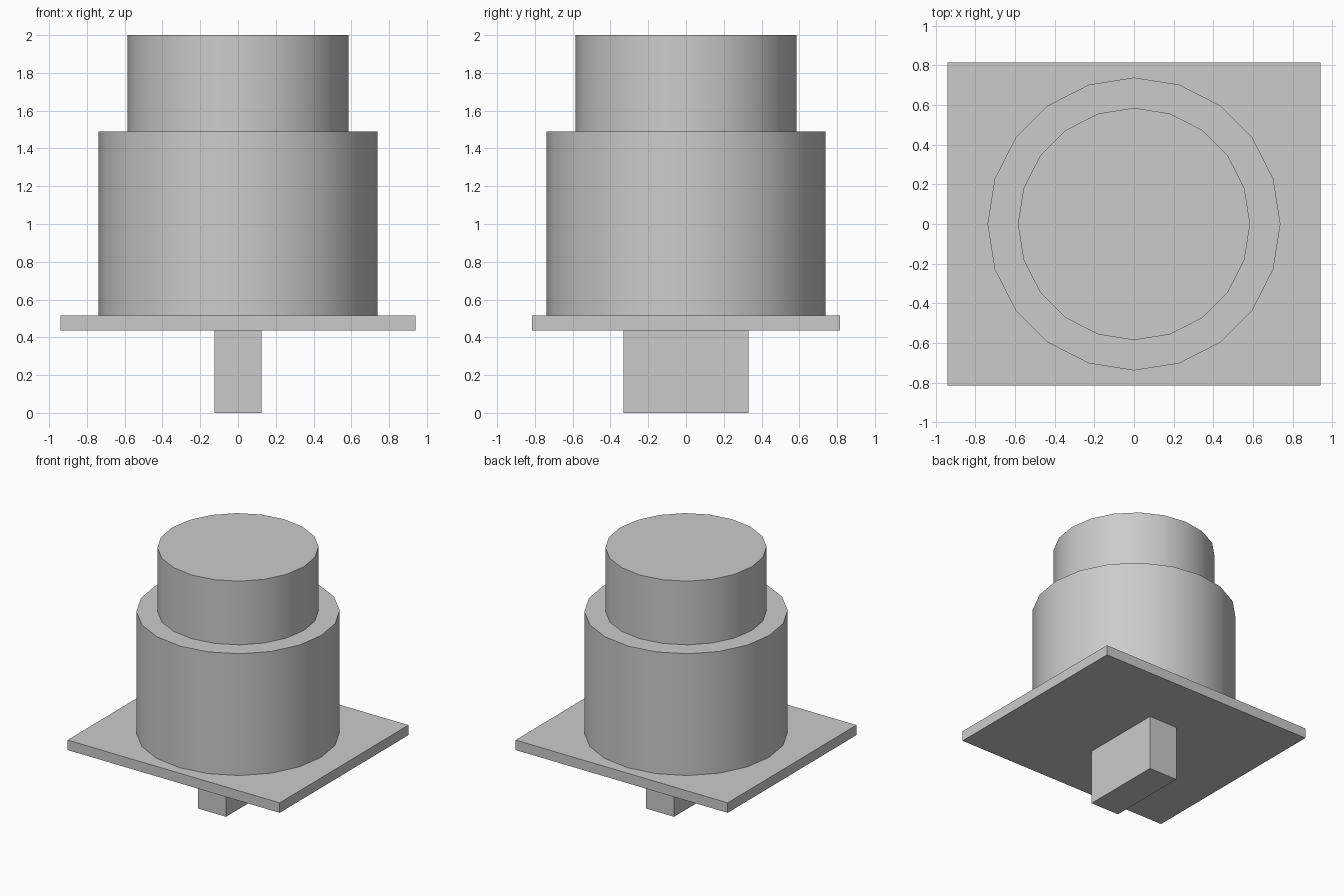
import bpy
import math

cube = bpy.data.objects.get("Cube")
if cube:
    bpy.data.objects.remove(cube, do_unlink=True)

# Single grey material
grey = bpy.data.materials.new("light_grey")
grey.use_nodes = True
colour = (0.6, 0.6, 0.6, 1)
grey.diffuse_color = colour
grey.node_tree.nodes["Principled BSDF"].inputs["Base Color"].default_value = colour


def box(name, width, depth, bottom, top):
    bpy.ops.mesh.primitive_cube_add(size=1, location=(0, 0, (bottom + top) / 2))
    obj = bpy.context.object
    obj.name = name
    obj.scale = (width, depth, top - bottom)
    bpy.ops.object.transform_apply(location=False, rotation=False, scale=True)
    obj.data.materials.append(grey)


def drum(name, radius, bottom, top):
    bpy.ops.mesh.primitive_cylinder_add(
        vertices=20, radius=radius, depth=top - bottom,
        location=(0, 0, (bottom + top) / 2))
    obj = bpy.context.object
    obj.name = name
    obj.data.materials.append(grey)
    bpy.ops.object.shade_smooth_by_angle(angle=math.radians(30))


# Mounting peg and plate
box("bottom_peg", 0.25, 0.66, 0, 0.435)
box("base_plate", 1.88, 1.63, 0.435, 0.515)

# Stepped cylindrical body
drum("main_drum", 0.738, 0.515, 1.49)
drum("top_drum", 0.585, 1.49, 2)
